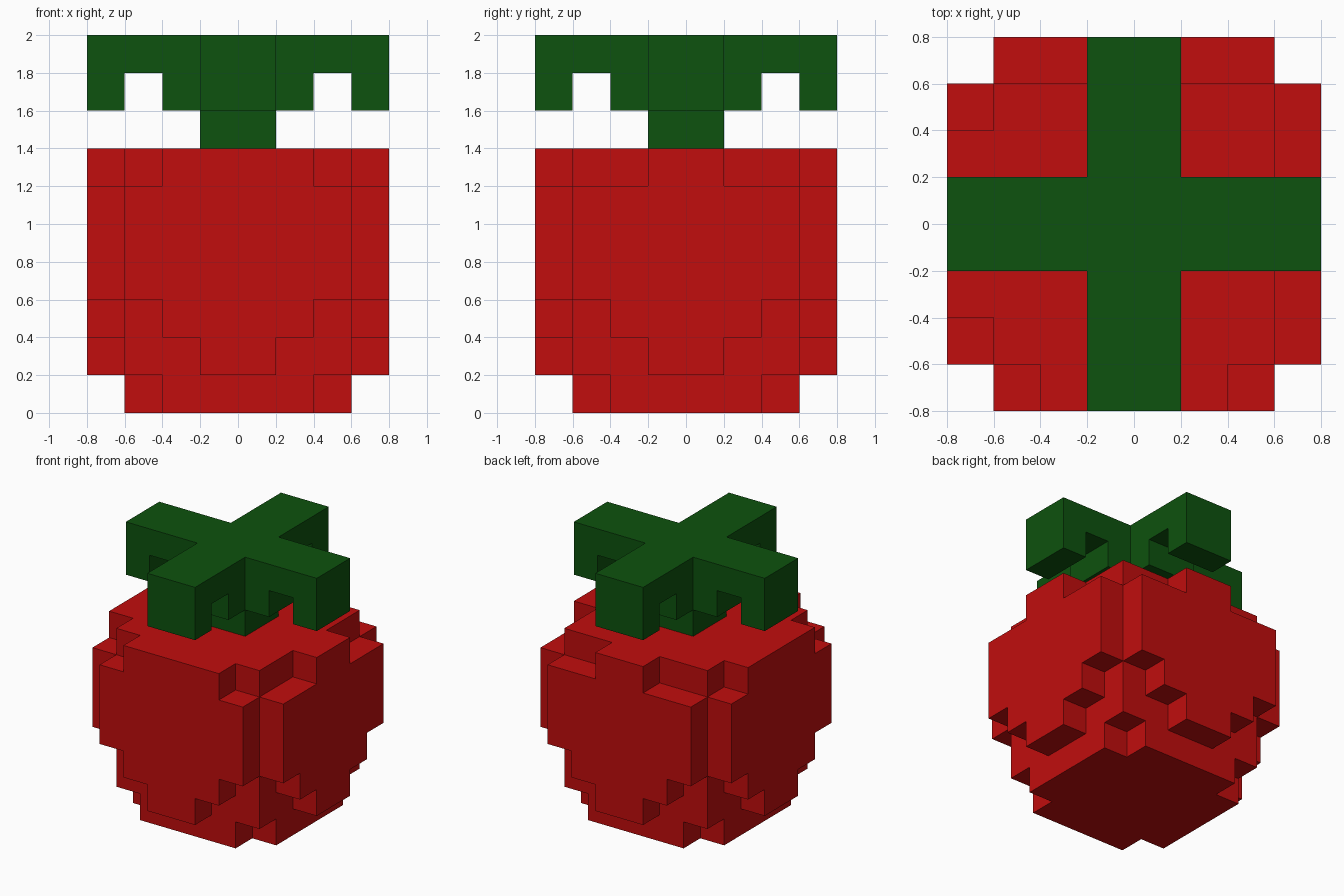
import bpy, bmesh, math
from mathutils import Matrix, Vector

cube = bpy.data.objects.get("Cube")
if cube:
    bpy.data.objects.remove(cube, do_unlink=True)

U = 0.2  # block size


def material(name, rgb):
    m = bpy.data.materials.new(name)
    m.use_nodes = True
    m.diffuse_color = (*rgb, 1)
    bsdf = next(n for n in m.node_tree.nodes if n.type == 'BSDF_PRINCIPLED')
    bsdf.inputs["Base Color"].default_value = (*rgb, 1)
    return m


RED = material("fruit red", (0.533, 0.004, 0.004))
GREEN = material("leaf green", (0.004, 0.084, 0.0044))


def prism(name, outline, offset, mat, turn=0):
    """Extrude a flat outline (in blocks) by offset, then turn it about z."""
    bm = bmesh.new()
    face = bm.faces.new([bm.verts.new(Vector(p) * U) for p in outline])
    ext = bmesh.ops.extrude_face_region(bm, geom=[face], use_keep_orig=True)
    moved = [g for g in ext["geom"] if isinstance(g, bmesh.types.BMVert)]
    bmesh.ops.translate(bm, verts=moved, vec=Vector(offset) * U)
    bmesh.ops.recalc_face_normals(bm, faces=bm.faces)
    bm.transform(Matrix.Rotation(math.radians(turn), 4, 'Z'))
    mesh = bpy.data.meshes.new(name)
    bm.to_mesh(mesh)
    bm.free()
    mesh.materials.append(mat)
    obj = bpy.data.objects.new(name, mesh)
    bpy.context.collection.objects.link(obj)
    return obj


def square(half, z):
    return [(-half, -half, z), (half, -half, z), (half, half, z), (-half, half, z)]


# Fruit: square core on a base slab with notched corners
prism("fruit_core", square(3, 1), (0, 0, 6), RED)
quarter = [(3, -2), (3, 2), (2, 2)]
base = []
for k in range(4):
    rot = Matrix.Rotation(k * math.pi / 2, 2)
    base += [(*(rot @ Vector(p)), 0) for p in quarter]
prism("fruit_base", base, (0, 0, 1), RED)

# Four stepped side panels; the width of the top step differs per side
sides = [("front", 0, 2), ("left", 90, 1), ("back", 180, 1), ("right", 270, 2)]
for side, turn, top in sides:
    half = [(1, 1), (1, 2), (2, 2), (2, 3), (3, 3), (3, 6), (top, 6), (top, 7)]
    outline = [(u, -3, z) for u, z in half] + [(-u, -3, z) for u, z in reversed(half)]
    prism(side + "_panel", outline, (0, -1, 0), RED, turn)

# Stem and four drooping leaves
prism("stem", square(1, 7), (0, 0, 3), GREEN)
leaf = [(1, 8), (2, 8), (2, 9), (3, 9), (3, 8), (4, 8), (4, 10), (1, 10)]
for side, turn in (("left", 0), ("back", 90), ("right", 180), ("front", 270)):
    prism(side + "_leaf", [(r, -1, z) for r, z in leaf], (0, 2, 0), GREEN, turn)
